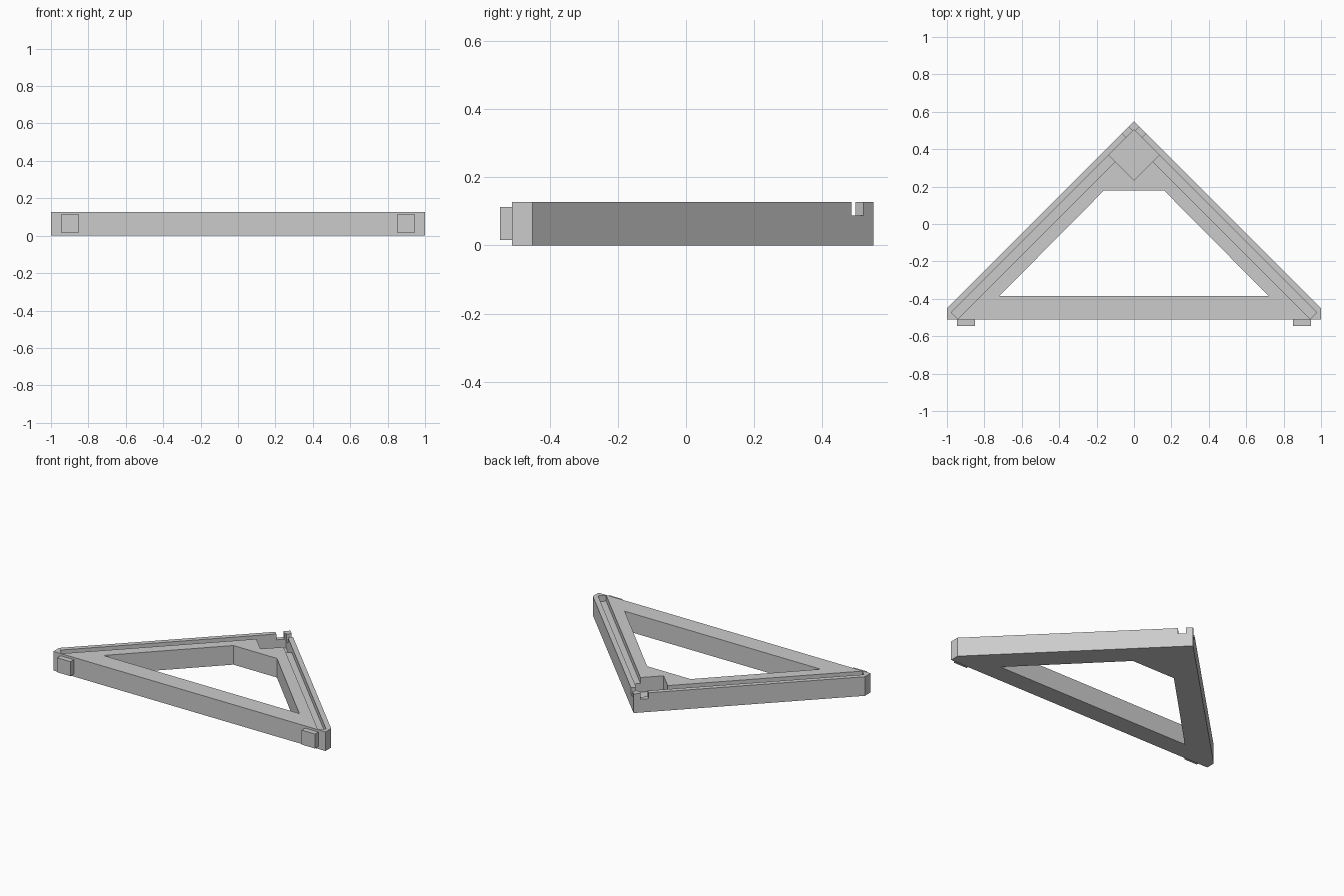
import bpy
import bmesh

if "Cube" in bpy.data.objects:
    bpy.data.objects.remove(bpy.data.objects["Cube"], do_unlink=True)

TOP = 0.127
CUT_TOP = 0.2

grey = bpy.data.materials.new("plain grey")
grey.use_nodes = True
colour = (0.6, 0.6, 0.6, 1)
grey.diffuse_color = colour
grey.node_tree.nodes["Principled BSDF"].inputs["Base Color"].default_value = colour


def prism(name, outline, z0, z1):
    """Extrude a flat outline between two heights."""
    bm = bmesh.new()
    face = bm.faces.new([bm.verts.new((x, y, z0)) for x, y in outline])
    new = bmesh.ops.extrude_face_region(bm, geom=[face])["geom"]
    verts = [v for v in new if isinstance(v, bmesh.types.BMVert)]
    bmesh.ops.translate(bm, verts=verts, vec=(0, 0, z1 - z0))
    bmesh.ops.recalc_face_normals(bm, faces=bm.faces)
    mesh = bpy.data.meshes.new(name)
    bm.to_mesh(mesh)
    bm.free()
    mesh.materials.append(grey)
    obj = bpy.data.objects.new(name, mesh)
    bpy.context.collection.objects.link(obj)
    return obj


def mirrored(half):
    """Complete an outline whose right half runs from front to back."""
    return half + [(-x, y) for x, y in reversed(half) if x != 0]


def cut(target, cutter):
    """Subtract a cutter and discard it."""
    mod = target.modifiers.new("cut", 'BOOLEAN')
    mod.operation = 'DIFFERENCE'
    mod.solver = 'EXACT'
    mod.object = cutter
    cutter.hide_render = True
    bpy.context.view_layer.objects.active = target
    bpy.ops.object.modifier_apply(modifier=mod.name)
    bpy.data.objects.remove(cutter, do_unlink=True)


# Triangular frame with clipped front corners
frame = prism("triangular_frame", mirrored([(1, -0.51), (1, -0.45), (0, 0.55)]), 0, TOP)

# Open centre
cut(frame, prism("opening_cutter", mirrored([(0.72, -0.385), (0.16, 0.18)]), -0.1, CUT_TOP))

# Channel along both slanted arms
channel = [(0, 0.435), (0.942, -0.507), (0.977, -0.472), (0, 0.505),
           (-0.977, -0.472), (-0.942, -0.507)]
cut(frame, prism("channel_cutter", channel, 0.088, CUT_TOP))

# Deep square pocket behind the apex
cut(frame, prism("pocket_cutter", mirrored([(0, 0.235), (0.135, 0.37), (0, 0.505)]), 0.03, CUT_TOP))

# Wall notches either side of the apex, and front feet
for side, label in ((1, "left"), (-1, "right")):
    notch = [(0.039, 0.459), (0.085, 0.505), (0.05, 0.54), (0.004, 0.494)]
    cut(frame, prism("notch_cutter", [(side * x, y) for x, y in notch], 0.088, CUT_TOP))
    foot = [(0.85, -0.545), (0.947, -0.545), (0.947, -0.51), (0.85, -0.51)]
    prism(label + "_foot", [(side * x, y) for x, y in foot], 0.016, 0.112)
